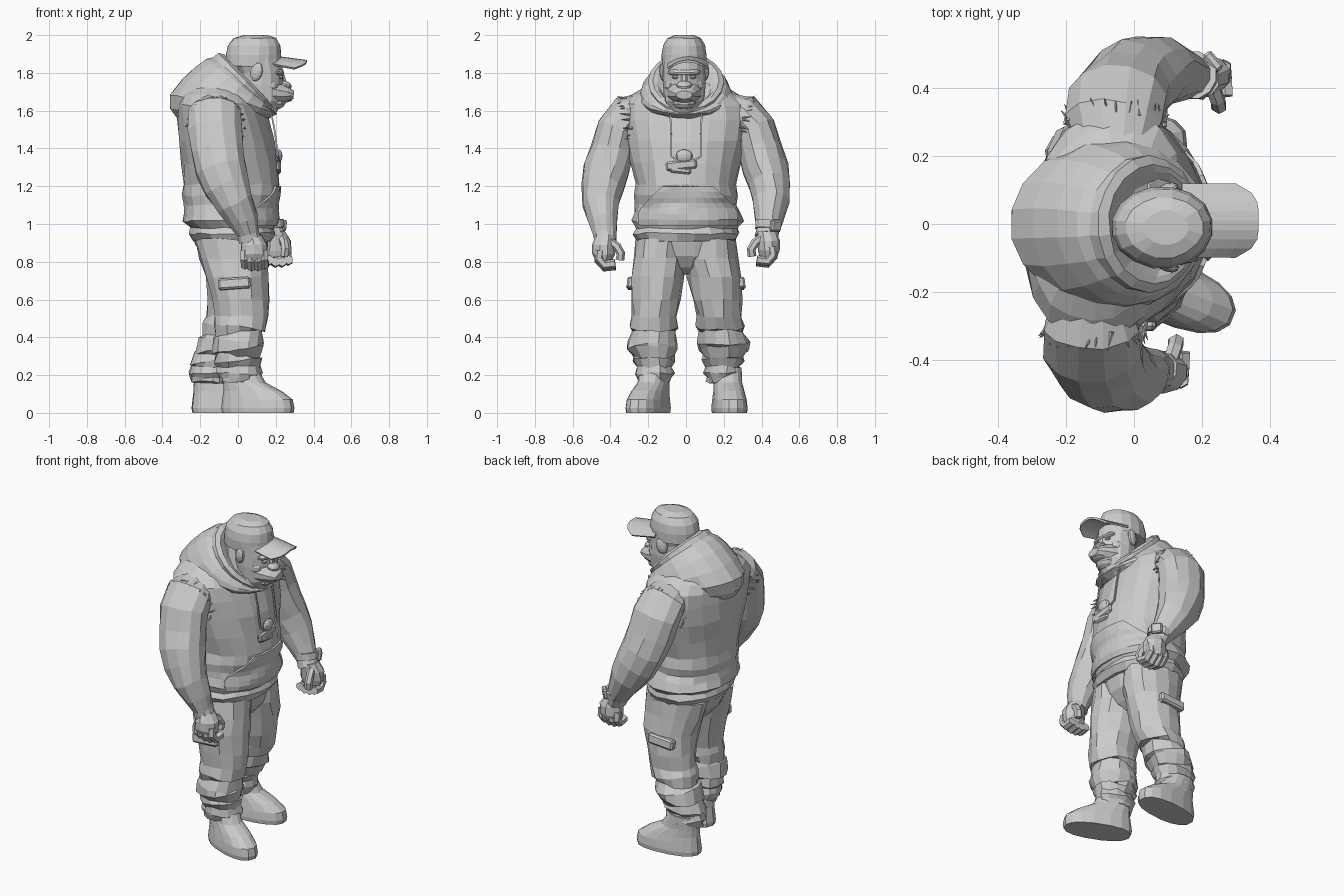
import bpy, bmesh, math, random
from mathutils import Vector, Matrix

random.seed(4)
if "Cube" in bpy.data.objects:
    bpy.data.objects.remove(bpy.data.objects["Cube"])


def finish(name, bm):
    """Turn a bmesh into a flat-shaded object."""
    bmesh.ops.recalc_face_normals(bm, faces=bm.faces)
    mesh = bpy.data.meshes.new(name)
    bm.to_mesh(mesh)
    bm.free()
    obj = bpy.data.objects.new(name, mesh)
    bpy.context.collection.objects.link(obj)
    return obj


def loft(name, rings, sides=12, follow=False, power=1.0, jitter=0.0, twist=0.0):
    """Skin rings (x, y, z, radius_x, radius_y, pitch); follow turns them along the path."""
    bm = bmesh.new()
    centres = [Vector(r[:3]) for r in rings]
    loops = []
    for i, ring in enumerate(rings):
        u, v = Vector((1, 0, 0)), Vector((0, 1, 0))
        if follow:
            t = (centres[min(i + 1, len(rings) - 1)] - centres[max(i - 1, 0)]).normalized()
            ref = v if abs(t.x) > 0.9 else u
            u = (ref - t * ref.dot(t)).normalized()
            v = t.cross(u)
        else:
            pitch = math.radians(ring[5]) if len(ring) > 5 else 0
            yaw = math.radians(twist) * i / (len(rings) - 1)
            rot = Matrix.Rotation(yaw, 3, 'Z') @ Matrix.Rotation(pitch, 3, 'Y')
            u, v = rot @ u, rot @ v
        loop = []
        for k in range(sides):
            a = math.tau * (k + 0.5) / sides
            c, s = math.cos(a), math.sin(a)
            c = math.copysign(abs(c) ** power, c)
            s = math.copysign(abs(s) ** power, s)
            wobble = Vector([random.uniform(-jitter, jitter) for _ in range(3)])
            loop.append(bm.verts.new(centres[i] + u * c * ring[3] + v * s * ring[4] + wobble))
        loops.append(loop)
    for a, b in zip(loops, loops[1:]):
        for k in range(sides):
            n = (k + 1) % sides
            bm.faces.new((a[k], a[n], b[n], b[k]))
    bm.faces.new(loops[0])
    bm.faces.new(loops[-1])
    return finish(name, bm)


def cord(name, points, radius, sides=6):
    return loft(name, [(*p, radius, radius) for p in points], sides, follow=True)


def box(name, centre, size, turn=(0, 0, 0), bevel=0.01):
    bm = bmesh.new()
    bmesh.ops.create_cube(bm, size=1)
    bmesh.ops.scale(bm, vec=size, verts=bm.verts)
    bmesh.ops.bevel(bm, geom=bm.edges[:], offset=bevel, segments=1, affect='EDGES')
    obj = finish(name, bm)
    obj.location, obj.rotation_euler = centre, [math.radians(d) for d in turn]
    return obj


def ball(name, centre, size, turn=(0, 0, 0)):
    bm = bmesh.new()
    bmesh.ops.create_uvsphere(bm, u_segments=10, v_segments=7, radius=1)
    bmesh.ops.scale(bm, vec=size, verts=bm.verts)
    obj = finish(name, bm)
    obj.location, obj.rotation_euler = centre, [math.radians(d) for d in turn]
    return obj


def sheet(name, func, rows, cols, thickness):
    """Grid from func(u, v), u in 0..1 and v in -1..1, given thickness."""
    bm = bmesh.new()
    grid = [[bm.verts.new(func(i / rows, 2 * j / cols - 1)) for j in range(cols + 1)]
            for i in range(rows + 1)]
    for a, b in zip(grid, grid[1:]):
        for j in range(cols):
            bm.faces.new((a[j], a[j + 1], b[j + 1], b[j]))
    obj = finish(name, bm)
    mod = obj.modifiers.new("thickness", 'SOLIDIFY')
    mod.thickness, mod.offset = thickness, 0
    return obj


# Hoodie body, with a ribbed hem and a turn of the shoulders
torso = loft("hoodie_body", [
    (-.03, 0, .91, .21, .26), (-.03, 0, .95, .232, .28), (-.03, 0, .98, .222, .27),
    (-.045, .01, 1.015, .25, .298), (-.04, .005, 1.06, .248, .282), (-.04, 0, 1.1, .242, .268),
    (-.038, 0, 1.15, .255, .28), (-.035, 0, 1.21, .255, .265), (-.045, 0, 1.32, .25, .293),
    (-.06, 0, 1.44, .25, .322), (-.075, 0, 1.55, .238, .345), (-.088, 0, 1.63, .222, .345),
    (-.1, 0, 1.685, .2, .285), (-.095, 0, 1.74, .15, .19),
], sides=20, power=.93, jitter=.006, twist=-13)

# Hood lying on the back, hanging to a rounded point and rolled round the neck
loft("hood", [
    (-.08, 0, 1.56, .245, .16, 0), (-.088, 0, 1.59, .278, .2, 4),
    (-.082, 0, 1.63, .287, .24, 11), (-.045, 0, 1.672, .272, .25, 20), (-.01, 0, 1.708, .252, .238, 30),
    (.015, 0, 1.732, .232, .215, 38), (.03, 0, 1.738, .216, .198, 42), (.045, 0, 1.755, .213, .2, 45),
    (.058, 0, 1.76, .19, .175, 46), (.065, 0, 1.745, .17, .155, 44), (.075, 0, 1.715, .14, .13, 40),
], sides=18, jitter=.003)

# Front pouch pressed onto the hoodie
def pouch_point(u, v):
    half = .255 - .125 * max(0, (u - .3) / .7) ** 1.3
    return Vector((.5, .01 + v * half, .995 + .205 * u))

pouch = sheet("front_pouch", pouch_point, 7, 10, .025)
wrap = pouch.modifiers.new("press", 'SHRINKWRAP')
wrap.target, wrap.wrap_method = torso, 'PROJECT'
wrap.use_project_x, wrap.use_positive_direction, wrap.use_negative_direction = True, False, True
pouch.modifiers.move(1, 0)

# Head, face and cap
HY = -.01
loft("head", [(.1, HY, 1.58, .1, .085), (.125, HY, 1.65, .115, .105), (.125, HY, 1.74, .115, .112),
              (.125, HY, 1.8, .115, .11), (.1, HY, 1.88, .13, .112)], sides=14, jitter=.003)
loft("muzzle", [(.15, HY, 1.7, .105, .08), (.215, HY, 1.692, .085, .062),
                (.262, HY, 1.687, .065, .043), (.295, HY, 1.683, .042, .022)], sides=12, follow=True)
ball("lower_lip", (.245, HY, 1.657), (.043, .05, .014))
ball("chin", (.195, HY, 1.645), (.06, .068, .04))
ball("nose", (.25, HY, 1.735), (.038, .042, .022), (0, 20, 0))
box("nose_bridge", (.232, HY, 1.765), (.04, .035, .06), (0, -15, 0))
ball("brow_ridge", (.212, HY, 1.803), (.035, .09, .022), (0, 10, 0))
for s, side in ((-1, "right"), (1, "left")):
    ball(side + "_eye", (.224, HY + s * .045, 1.777), (.016, .02, .01))
    ball(side + "_cheek", (.165, HY + s * .06, 1.735), (.05, .045, .04))
    ball(side + "_ear", (.098, HY + s * .11, 1.805), (.034, .02, .05), (0, 15, s * 20))
loft("cap_crown", [(.083, HY, 1.835, .148, .12), (.083, HY, 1.895, .149, .121), (.085, HY, 1.945, .141, .113),
                   (.09, HY, 1.983, .115, .09), (.095, HY, 2, .065, .052)], sides=16, jitter=.002)

def brim_point(u, v):
    return Vector((.14 + .225 * u * (1 - .3 * v ** 4), .01 + .105 * v,
                   1.892 - .03 * u - .04 * v * v))

sheet("cap_brim", brim_point, 4, 8, .012)

# Trousers: seat, then legs with bunched cuffs; the left leg stands further back
loft("trouser_seat", [(-.02, 0, .735, .07, .03), (-.025, 0, .77, .12, .13), (-.03, 0, .83, .17, .24),
                      (-.035, 0, .9, .195, .26), (-.035, 0, .96, .2, .26)], sides=16, jitter=.004)
leg_rings = [
    (-.035, .125, .92, .195, .14), (-.02, .135, .82, .182, .145), (0, .15, .72, .165, .145),
    (.012, .16, .6, .152, .132), (.02, .165, .51, .142, .12), (.01, .172, .455, .138, .13),
    (.005, .172, .425, .126, .118), (.005, .178, .38, .133, .138), (0, .178, .335, .136, .138),
    (0, .172, .305, .118, .108), (.005, .17, .275, .13, .114), (.005, .167, .245, .112, .094),
    (.005, .166, .21, .122, .102), (.005, .166, .185, .11, .092), (.005, .166, .16, .1, .085)]
foot_rings = [(0, 0, 0, .198, .09), (0, 0, .025, .203, .093), (-.002, 0, .07, .196, .088),
              (-.03, 0, .115, .162, .08), (-.075, 0, .16, .115, .074), (-.1, 0, .24, .09, .074)]
for s, side in ((-1, "right"), (1, "left")):
    back, out = (-.145, .03) if s > 0 else (0, 0)
    rings = []
    for i, (x, y, z, rx, ry) in enumerate(leg_rings):
        t = min(1, max(0, .88 - z) / .65)
        fold = (8 if i % 2 else -8) if .26 < z < .46 else 0
        rings.append((x + back * t * t, s * (y + out * t * t), z, rx, ry, fold))
    loft(side + "_trouser_leg", rings, sides=14, jitter=.008)
    shoe = loft(side + "_shoe", foot_rings, sides=16, power=.85)
    shoe.location = (-.045, .23, 0) if s > 0 else (.105, -.2, 0)
    shoe.rotation_euler.z = math.radians(6 if s > 0 else -22)
    box(side + "_pocket_flap", (-.02 + back * .1, s * .29, .685), (.17, .045, .06), (s * 6, -4, 0))

# Arms, hands and shoulder fringe
arm_rings = [
    (-.12, .2, 1.63, .1, .07), (-.125, .3, 1.585, .145, .105), (-.122, .365, 1.5, .148, .113),
    (-.11, .39, 1.39, .142, .118), (-.09, .418, 1.29, .138, .125), (-.06, .442, 1.2, .128, .114),
    (-.015, .45, 1.11, .105, .098), (.03, .44, 1.02, .08, .077), (.055, .43, .95, .06, .062),
    (.065, .425, .91, .058, .06)]


def hand(side, s, x, y, z):
    """Loosely curled hand hanging from the wrist point."""
    loft(side + "_palm", [(x, s * y, z, .052, .052), (x + .01, s * (y + .01), z - .05, .072, .06),
                          (x + .012, s * (y + .012), z - .1, .074, .058),
                          (x + .012, s * (y + .01), z - .135, .06, .045)], sides=10, jitter=.003)
    for i in range(4):
        fx, drop = x - .04 + .034 * i, .01 * (i in (1, 2))
        cord(f"{side}_finger_{i + 1}", [
            (fx, s * (y + .03), z - .08), (fx, s * (y + .035), z - .125 - drop),
            (fx + .003, s * (y + .005), z - .158 - drop), (fx + .006, s * (y - .05), z - .15 - drop)], .025)
    cord(side + "_thumb", [(x + .03, s * (y - .02), z - .03), (x + .045, s * (y - .06), z - .06),
                           (x + .05, s * (y - .08), z - .095), (x + .045, s * (y - .075), z - .13)], .023)


for s, side in ((-1, "right"), (1, "left")):
    rings = []
    for i, (x, y, z, ra, rb) in enumerate(arm_rings):
        t = i / (len(arm_rings) - 1)
        ahead = .06 + .065 * t if s > 0 else 0
        rings.append((x + ahead, s * y, z + (.02 * t if s > 0 else 0), ra, rb))
    loft(side + "_arm", rings, sides=12, follow=True, jitter=.005)
    wrist = rings[-1]
    hand(side, s, wrist[0] + .01, abs(wrist[1]), wrist[2] + .03)

    # Frayed threads round the armhole
    bm = bmesh.new()
    for i in range(20):
        a = math.radians(-35 + 250 * i / 19 + random.uniform(-6, 6))
        root = Vector((-.115 + (.06 if s > 0 else 0) + .15 * math.cos(a),
                       s * (.315 + .03 * math.sin(a)), 1.53 + .14 * math.sin(a)))
        aim = Vector((.4 * math.cos(a) + random.uniform(-.6, .6), s, .3 * math.sin(a) + random.uniform(-.5, .2)))
        place = Matrix.Translation(root) @ aim.to_track_quat('Z', 'Y').to_matrix().to_4x4()
        bmesh.ops.create_cone(bm, segments=4, radius1=.007, radius2=.001,
                              depth=random.uniform(.03, .06), cap_ends=True, matrix=place)
    finish(side + "_armhole_fringe", bm)

# Watch on the left wrist
loft("watch_band", [(.172, .437, 1.01, .072, .072), (.18, .432, .97, .068, .068)], sides=12, follow=True)
box("watch_face", (.23, .475, .992), (.065, .03, .06), (-8, 0, -50), bevel=.008)

# Neck cord with a hanging charm
for s, side in ((-1, "right"), (1, "left")):
    cord(side + "_neck_cord", [(.17, s * .085, 1.62), (.193, s * .08, 1.5), (.212, s * .078, 1.36),
                               (.222, s * .01, 1.31)], .006, 4)
box("charm_plate", (.216, -.025, 1.312), (.022, .165, .05), (6, 0, 0))
box("charm_base", (.216, -.03, 1.285), (.022, .115, .035), (-6, 0, 0))
ball("charm_head", (.216, -.01, 1.36), (.02, .045, .035))
